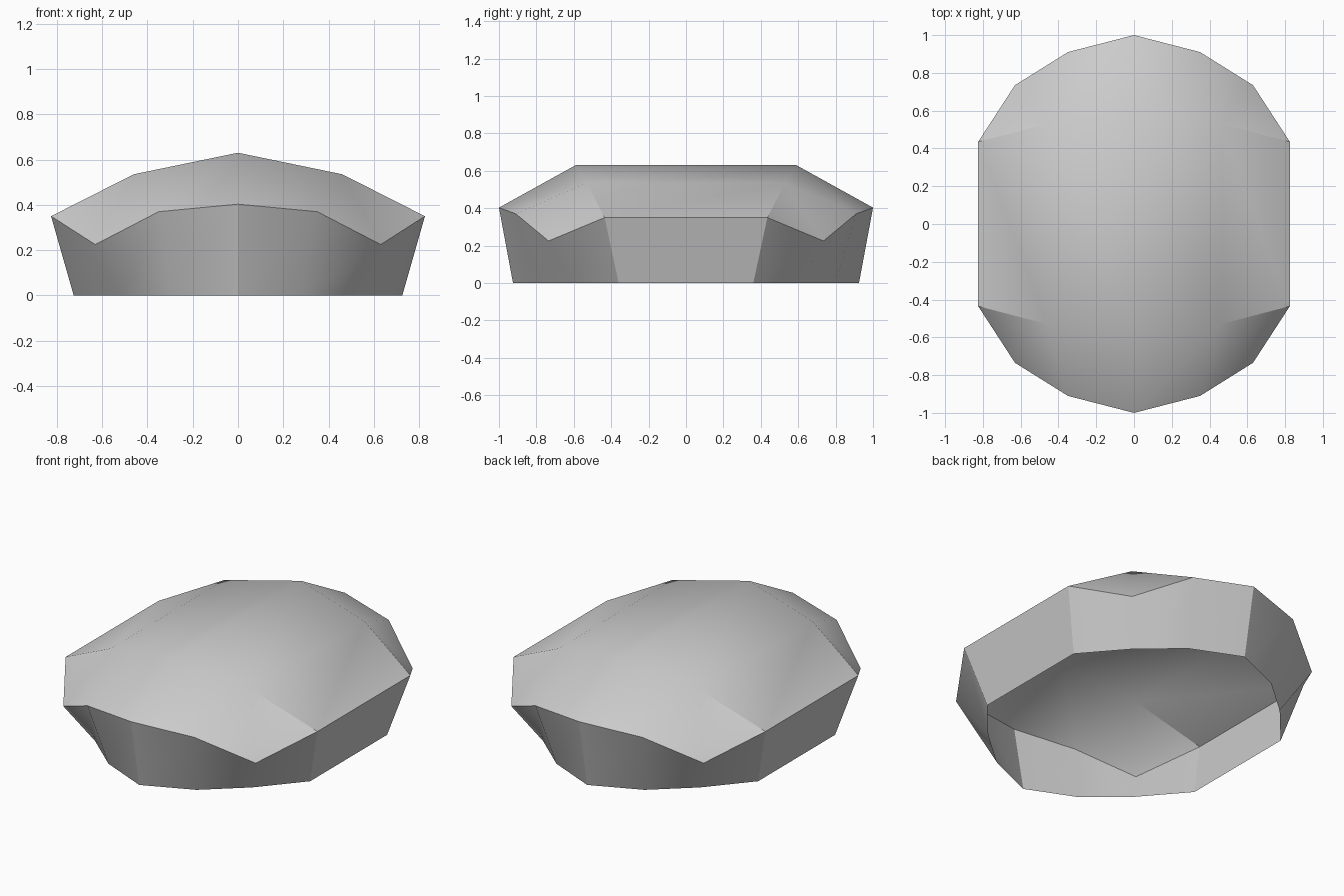
import bpy, math

if "Cube" in bpy.data.objects:
    bpy.data.objects.remove(bpy.data.objects["Cube"])

grey = bpy.data.materials.new("plain grey")
grey.diffuse_color = (0.6, 0.6, 0.6, 1)
grey.use_nodes = True
grey.node_tree.nodes["Principled BSDF"].inputs["Base Color"].default_value = grey.diffuse_color

# One quarter of each outline, from the side corner round to the end point
RIM = [(0.825, 0.435, 0.35), (0.63, 0.735, 0.225), (0.35, 0.91, 0.37), (0, 1, 0.403)]
FOOT = [(0.725, 0.36, 0), (0.515, 0.603, 0), (0.288, 0.80, 0), (0, 0.925, 0)]
SHOULDER = (0.46, 0.53, 0.535)
RIDGE = (0, 0.59, 0.63)


def flip(p, sx, sy):
    return (p[0] * sx, p[1] * sy, p[2])


def full_ring(quarter):
    """Mirror a quarter outline into a closed counter-clockwise ring."""
    back = quarter + [flip(p, -1, 1) for p in quarter[-2::-1]]
    return back + [flip(p, -1, -1) for p in back]


def make_part(name, polygons):
    """Build a smooth mesh from polygons, sharing equal corners."""
    index, faces = {}, []
    for poly in polygons:
        faces.append([index.setdefault(tuple(c + 0.0 for c in p), len(index)) for p in poly])
    mesh = bpy.data.meshes.new(name)
    mesh.from_pydata(list(index), [], faces)
    mesh.materials.append(grey)
    obj = bpy.data.objects.new(name, mesh)
    bpy.context.collection.objects.link(obj)
    bpy.ops.object.select_all(action='DESELECT')
    obj.select_set(True)
    bpy.context.view_layer.objects.active = obj
    bpy.ops.object.shade_smooth_by_angle(angle=math.radians(30))


# Slanted side wall, open underneath
rim, foot = full_ring(RIM), full_ring(FOOT)
n = len(rim)
make_part("side_wall", [(foot[i], foot[(i + 1) % n], rim[(i + 1) % n], rim[i])
                        for i in range(n)])

# Domed cover: long side panels plus a faceted cap at each end
cover = []
for s in (1, -1):
    corner, mid, top = (flip(p, s, s) for p in (RIM[0], SHOULDER, RIDGE))
    corner2, mid2, top2 = (flip(p, s, -s) for p in (RIM[0], SHOULDER, RIDGE))
    cover += [(corner2, corner, mid, mid2), (mid2, mid, top, top2)]
    for sx in (1, -1):
        a, b, c, d, m, r = (flip(p, sx, s) for p in RIM + [SHOULDER, RIDGE])
        for poly in ((a, b, m), (b, c, m), (c, d, r, m)):
            cover.append(poly if sx * s > 0 else poly[::-1])
make_part("domed_cover", cover)
